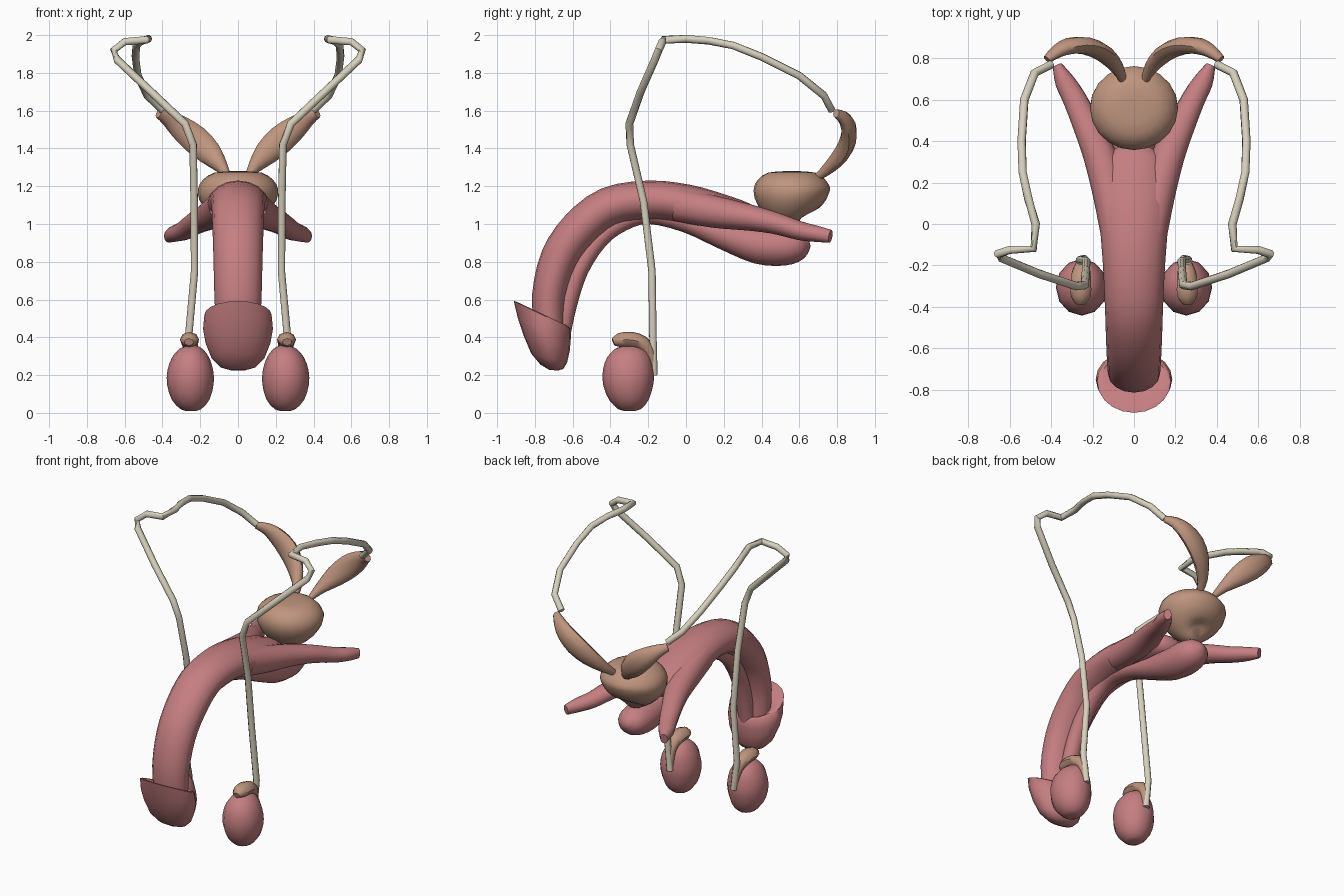
import bpy, bmesh, math
from mathutils import Vector


def material(name, rgb):
    m = bpy.data.materials.new(name)
    m.diffuse_color = (*rgb, 1)
    return m


PINK = material("pink tissue", (0.56, 0.21, 0.22))
TAN = material("tan gland", (0.52, 0.30, 0.21))
CREAM = material("cream duct", (0.68, 0.63, 0.50))


def finish(name, rings, mat, angle=50):
    """Skin a list of equal-length rings, cap the ends."""
    bm = bmesh.new()
    loops = [[bm.verts.new(p) for p in r] for r in rings]
    n = len(loops[0])
    for a, b in zip(loops, loops[1:]):
        for i in range(n):
            j = (i + 1) % n
            bm.faces.new((a[i], a[j], b[j], b[i]))
    bm.faces.new(loops[0])
    bm.faces.new(loops[-1])
    bmesh.ops.recalc_face_normals(bm, faces=bm.faces)
    me = bpy.data.meshes.new(name)
    bm.to_mesh(me)
    bm.free()
    ob = bpy.data.objects.new(name, me)
    bpy.context.collection.objects.link(ob)
    me.materials.append(mat)
    bpy.ops.object.select_all(action='DESELECT')
    ob.select_set(True)
    bpy.context.view_layer.objects.active = ob
    bpy.ops.object.shade_smooth_by_angle(angle=math.radians(angle))
    return ob


def spline(pts, steps):
    """Catmull-Rom through tuples of any length."""
    out = []
    for i in range(len(pts) - 1):
        p = [pts[max(i - 1, 0)], pts[i], pts[i + 1], pts[min(i + 2, len(pts) - 1)]]
        for k in range(steps):
            t = k / steps
            out.append(tuple(0.5 * (2 * b + (c - a) * t + (2 * a - 5 * b + 4 * c - d) * t * t
                                    + (3 * b - a - 3 * c + d) * t ** 3) for a, b, c, d in zip(*p)))
    return out + [tuple(pts[-1])]


def loft(name, pts, mat, ref=(1, 0, 0), sides=16, steps=3, mirror=1):
    """Points are x, y, z, radius along ref, radius across ref."""
    pts = spline(pts, steps)
    c = [Vector((p[0] * mirror, p[1], p[2])) for p in pts]
    rings = []
    for i, p in enumerate(pts):
        t = (c[min(i + 1, len(c) - 1)] - c[max(i - 1, 0)]).normalized()
        r = Vector((ref[0] * mirror, ref[1], ref[2]))
        s = (r - t * r.dot(t)).normalized()
        u = t.cross(s)
        rings.append([c[i] + s * max(p[3], .003) * math.cos(a) + u * max(p[4], .003) * math.sin(a)
                      for a in (2 * math.pi * k / sides for k in range(sides))])
    return finish(name, rings, mat)


# Curved shaft
loft("shaft", [
    (0, -.72, .42, .115, .08), (0, -.725, .62, .125, .09), (0, -.67, .82, .13, .1),
    (0, -.565, .97, .135, .105), (0, -.41, 1.09, .14, .105), (0, -.2, 1.125, .15, .105),
    (0, 0, 1.105, .165, .105), (0, .18, 1.065, .175, .095), (0, .32, 1.035, .14, .075),
    (0, .38, 1.02, .06, .04)], PINK)

# Lower tube with its bulb at the back
loft("lower_tube", [
    (0, -.66, .4, .05, .045), (0, -.625, .58, .055, .05), (0, -.565, .76, .055, .05),
    (0, -.46, .92, .055, .05), (0, -.34, 1.01, .055, .05), (0, -.2, 1.05, .06, .05),
    (0, 0, 1.01, .07, .055), (0, .2, .94, .085, .075), (0, .38, .89, .105, .1),
    (0, .52, .88, .11, .1), (0, .61, .89, .085, .075), (0, .655, .9, .02, .02)], PINK)

# Head: stacked rings from the hollow rim to the rounded tip
# each row: front y, front z, back y, back z, half width
head = [(-.80, .52, -.65, .45, .11), (-.90, .59, -.625, .46, .165), (-.912, .592, -.61, .445, .178),
        (-.89, .50, -.61, .39, .185), (-.86, .41, -.615, .33, .172), (-.82, .315, -.63, .265, .14),
        (-.77, .255, -.65, .232, .095), (-.725, .228, -.68, .224, .04)]
rings = []
for fy, fz, by, bz, w in head:
    mid = Vector((0, (fy + by) / 2, (fz + bz) / 2))
    half = Vector((0, fy - by, fz - bz)) / 2
    rings.append([mid + half * math.cos(a) + Vector((w * math.sin(a), 0, 0))
                  for a in (2 * math.pi * k / 20 for k in range(20))])
finish("head", rings, PINK)

# Gland at the base, with a flattened top
loft("base_gland", [
    (0, .60, 1.015, .04, .04), (0, .59, 1.025, .10, .10), (0, .575, 1.07, .165, .155),
    (0, .565, 1.13, .205, .19), (0, .56, 1.185, .212, .203), (0, .56, 1.235, .185, .178),
    (0, .56, 1.272, .125, .125), (0, .56, 1.28, .03, .03)], TAN, sides=20, steps=2)

for side, m in (("right", 1), ("left", -1)):
    # Rear legs of the shaft
    loft(side + "_rear_leg", [
        (.08, -.05, 1.105, .08, .09), (.115, .15, 1.065, .085, .085), (.165, .33, 1.035, .08, .07),
        (.225, .47, 1.005, .068, .058), (.285, .6, .965, .058, .05), (.335, .69, .948, .048, .043),
        (.37, .765, .935, .024, .034)], PINK, sides=12, mirror=m)
    # Egg-shaped testis
    loft(side + "_testis", [
        (.25, -.30, .01, .02, .02), (.25, -.30, .02, .055, .06), (.25, -.30, .07, .1, .105),
        (.252, -.305, .15, .123, .133), (.252, -.305, .22, .122, .135), (.248, -.3, .29, .1, .117),
        (.245, -.3, .34, .06, .075), (.245, -.3, .357, .02, .02)],
        PINK, sides=12, steps=2, mirror=m)
    # Cap curling over the testis
    loft(side + "_epididymis", [
        (.26, -.385, .375, .025, .02), (.257, -.35, .385, .048, .038), (.257, -.29, .387, .05, .042),
        (.255, -.235, .37, .045, .04), (.25, -.195, .325, .034, .032), (.243, -.18, .25, .024, .022),
        (.24, -.178, .2, .012, .012)], TAN, sides=8, steps=2, mirror=m)
    # Long thin duct
    path = [(.24, -.17, .2), (.262, -.175, .4), (.23, -.18, .75), (.232, -.225, 1.12),
            (.238, -.295, 1.42), (.28, -.3, 1.53), (.46, -.24, 1.7), (.64, -.165, 1.87),
            (.658, -.145, 1.92), (.6, -.125, 1.965), (.485, -.12, 1.975), (.475, 0, 1.98),
            (.51, .12, 1.97), (.538, .25, 1.945), (.543, .4, 1.885), (.53, .6, 1.785),
            (.48, .73, 1.68), (.4, .77, 1.605)]
    loft(side + "_duct", [(*p, .021, .021) for p in path], CREAM,
         ref=(.35, .9, .3), sides=8, steps=1, mirror=m)
    # Leaf-shaped vesicle
    loft(side + "_vesicle", [
        (.055, .70, 1.25, .018, .022), (.085, .76, 1.3, .035, .034), (.15, .825, 1.375, .065, .04),
        (.23, .86, 1.45, .075, .042), (.31, .86, 1.515, .062, .04), (.37, .835, 1.56, .042, .032),
        (.42, .795, 1.585, .025, .02)], TAN, ref=(-.7, 0, .7), sides=10, steps=2, mirror=m)
